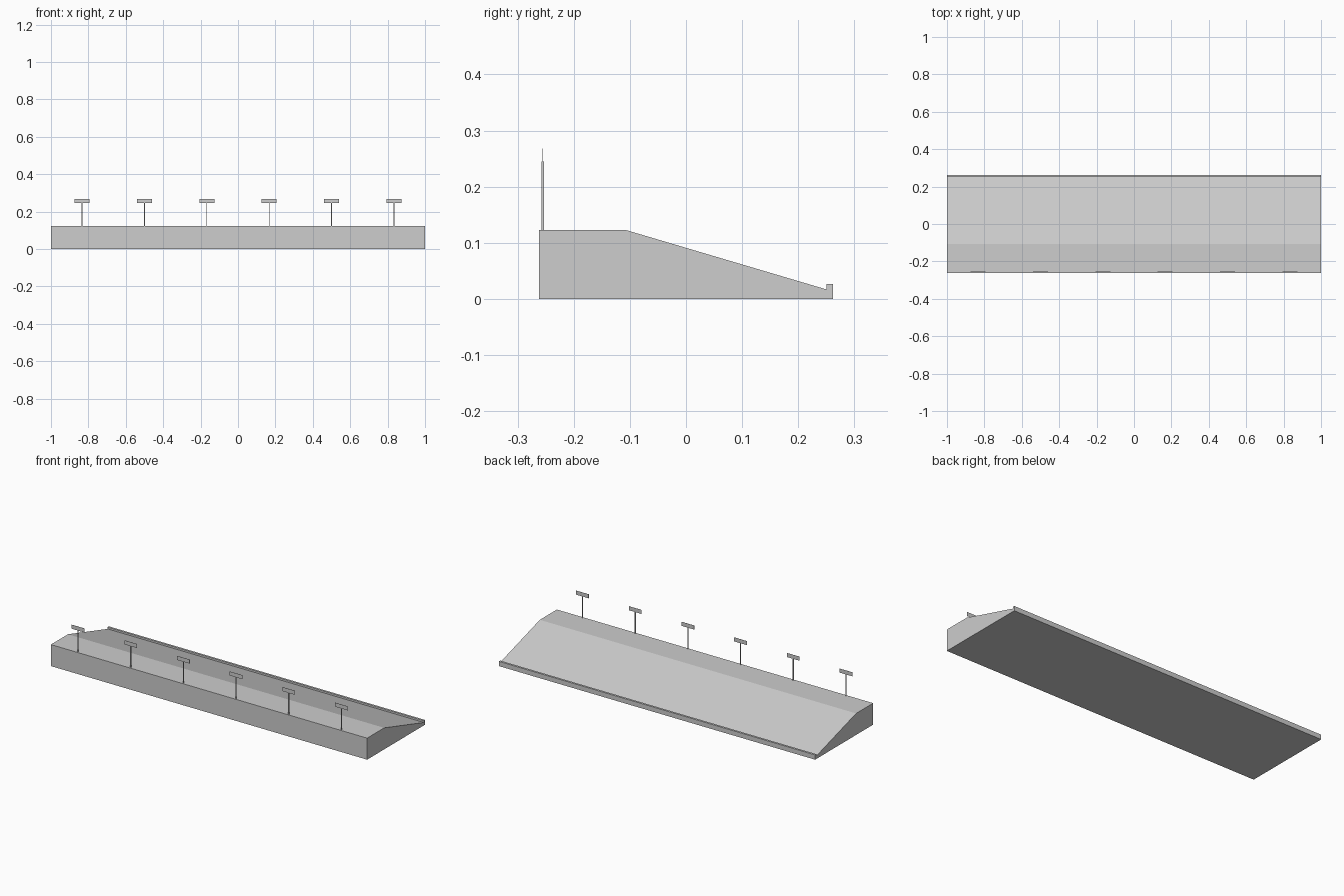
import bpy, bmesh

cube = bpy.data.objects.get("Cube")
if cube:
    bpy.data.objects.remove(cube, do_unlink=True)

# One grey for the whole model
grey = bpy.data.materials.new("light_grey")
grey.use_nodes = True
colour = (0.61, 0.61, 0.61, 1)
grey.diffuse_color = colour
grey.node_tree.nodes["Principled BSDF"].inputs["Base Color"].default_value = colour


def add_box(name, size, location):
    bpy.ops.mesh.primitive_cube_add(size=1, location=location)
    box = bpy.context.object
    box.name = name
    box.scale = size
    box.data.materials.append(grey)
    return box


# Sloped platform: side profile (y, z) with a low lip at the back, extruded along x
profile = [(-0.262, 0), (0.262, 0), (0.262, 0.027), (0.25, 0.027),
           (0.25, 0.017), (-0.108, 0.123), (-0.262, 0.123)]
bm = bmesh.new()
end = bm.faces.new([bm.verts.new((-1, y, z)) for y, z in profile])
extruded = bmesh.ops.extrude_face_region(bm, geom=[end])["geom"]
bmesh.ops.translate(bm, vec=(2, 0, 0),
                    verts=[v for v in extruded if isinstance(v, bmesh.types.BMVert)])
bmesh.ops.recalc_face_normals(bm, faces=bm.faces)
mesh = bpy.data.meshes.new("sloped_platform")
bm.to_mesh(mesh)
bm.free()
mesh.materials.append(grey)
platform = bpy.data.objects.new("sloped_platform", mesh)
bpy.context.collection.objects.link(platform)

# Row of signs along the front edge: thin post with a flat plate on top
count, sign_y = 6, -0.255
deck, plate_bottom, plate_top = 0.123, 0.245, 0.268
for i in range(count):
    x = -1 + (2 * i + 1) / count
    add_box(f"sign_post_{i + 1}", (0.0045, 0.0045, plate_bottom - deck),
            (x, sign_y, (deck + plate_bottom) / 2))
    add_box(f"sign_plate_{i + 1}", (0.08, 0.001, plate_top - plate_bottom),
            (x, sign_y, (plate_bottom + plate_top) / 2))
